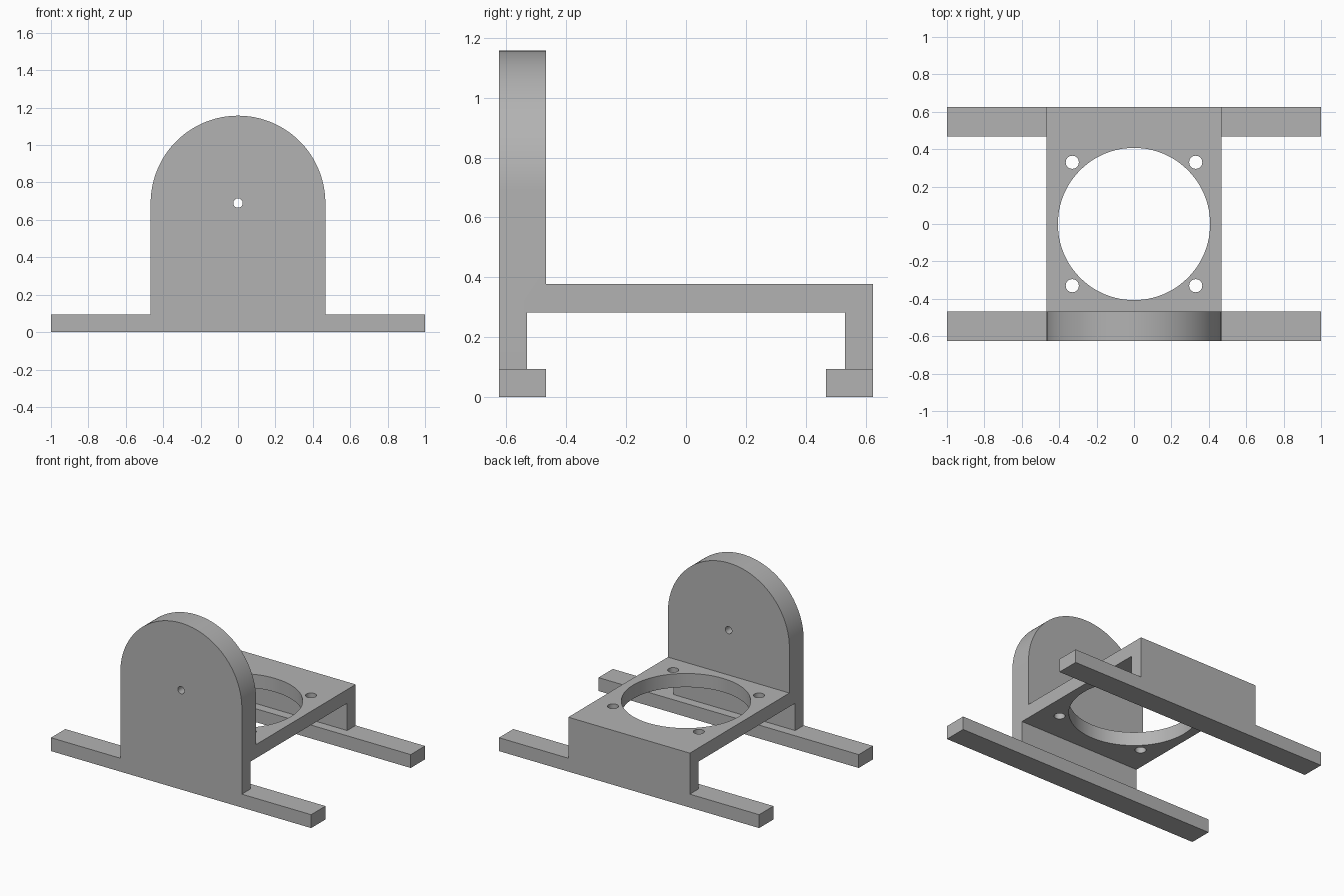
import bpy
import math
from mathutils import Matrix, Vector

cube = bpy.data.objects.get("Cube")
if cube:
    bpy.data.objects.remove(cube, do_unlink=True)

HALF_W = 0.467      # half width of the bracket
OUTER = 0.625       # outer y of both rails
WALL = 0.468        # inner y of the wall and rails
LEG = 0.532         # inner y of the legs
RAIL_H = 0.093
DECK_LOW, DECK_TOP = 0.283, 0.378
ARCH_Z = 0.69

grey = bpy.data.materials.new("plain grey")
grey.use_nodes = True
grey.diffuse_color = (0.45, 0.45, 0.45, 1)
grey.node_tree.nodes["Principled BSDF"].inputs["Base Color"].default_value = (0.45, 0.45, 0.45, 1)


def prism(name, outline, start, sweep):
    """Solid made by sweeping a closed outline along a vector."""
    n = len(outline)
    bottom = [Vector(p) + Vector(start) for p in outline]
    verts = bottom + [p + Vector(sweep) for p in bottom]
    faces = [list(range(n)), list(range(n, 2 * n))]
    faces += [[i, (i + 1) % n, n + (i + 1) % n, n + i] for i in range(n)]
    mesh = bpy.data.meshes.new(name)
    mesh.from_pydata(verts, [], faces)
    mesh.materials.append(grey)
    obj = bpy.data.objects.new(name, mesh)
    bpy.context.collection.objects.link(obj)
    bpy.context.view_layer.objects.active = obj
    bpy.ops.object.mode_set(mode='EDIT')
    bpy.ops.mesh.select_all(action='SELECT')
    bpy.ops.mesh.normals_make_consistent(inside=False)
    bpy.ops.object.mode_set(mode='OBJECT')
    return obj


def cylinder(name, radius, depth, location, axis='Z', sides=32):
    turn = (math.pi / 2, 0, 0) if axis == 'Y' else (0, 0, 0)
    bpy.ops.mesh.primitive_cylinder_add(vertices=sides, radius=radius, depth=depth,
                                        location=location, rotation=turn)
    obj = bpy.context.object
    obj.name = name
    obj.data.materials.append(grey)
    return obj


def combine(target, tool, operation):
    """Apply a boolean and discard the helper."""
    tool.hide_render = True
    mod = target.modifiers.new(operation.lower(), 'BOOLEAN')
    mod.operation = operation
    mod.solver = 'EXACT'
    mod.object = tool
    bpy.context.view_layer.objects.active = target
    bpy.ops.object.modifier_apply(modifier=mod.name)
    bpy.data.objects.remove(tool, do_unlink=True)


# Side profile: front wall, deck and two legs
side = [(-OUTER, 0), (-LEG, 0), (-LEG, DECK_LOW), (LEG, DECK_LOW), (LEG, 0), (OUTER, 0),
        (OUTER, DECK_TOP), (-WALL, DECK_TOP), (-WALL, 1.3), (-OUTER, 1.3)]
bracket = prism("motor_bracket", [(0, y, z) for y, z in side], (-HALF_W, 0, 0), (2 * HALF_W, 0, 0))

# Rounded top of the front wall
steps = 64
arch = [(-0.6, 0, -0.2), (0.6, 0, -0.2), (0.6, 0, ARCH_Z)]
arch += [(HALF_W * math.cos(math.pi * i / steps), 0, ARCH_Z + HALF_W * math.sin(math.pi * i / steps))
         for i in range(steps + 1)]
arch.append((-0.6, 0, ARCH_Z))
combine(bracket, prism("arch_cutter", arch, (0, -1, 0), (0, 2, 0)), 'INTERSECT')

# Long rails under the front and back
for sign in (-1, 1):
    rail = [(0, sign * y, z) for y, z in
            ((WALL, 0), (OUTER, 0), (OUTER, RAIL_H), (WALL, RAIL_H))]
    combine(bracket, prism("rail", rail, (-1, 0, 0), (2, 0, 0)), 'UNION')

# Large deck opening, four screw holes and the shaft hole
combine(bracket, cylinder("deck_cutter", 0.407, 0.3, (0, 0, 0.33), sides=96), 'DIFFERENCE')
for x in (-0.33, 0.33):
    for y in (-0.33, 0.33):
        combine(bracket, cylinder("screw_cutter", 0.035, 0.3, (x, y, 0.33)), 'DIFFERENCE')
combine(bracket, cylinder("shaft_cutter", 0.025, 0.4, (0, -0.55, ARCH_Z), 'Y'), 'DIFFERENCE')

# Smooth curves, crisp edges
bpy.ops.object.select_all(action='DESELECT')
bracket.select_set(True)
bpy.context.view_layer.objects.active = bracket
bpy.ops.object.shade_smooth_by_angle(angle=math.radians(30))
